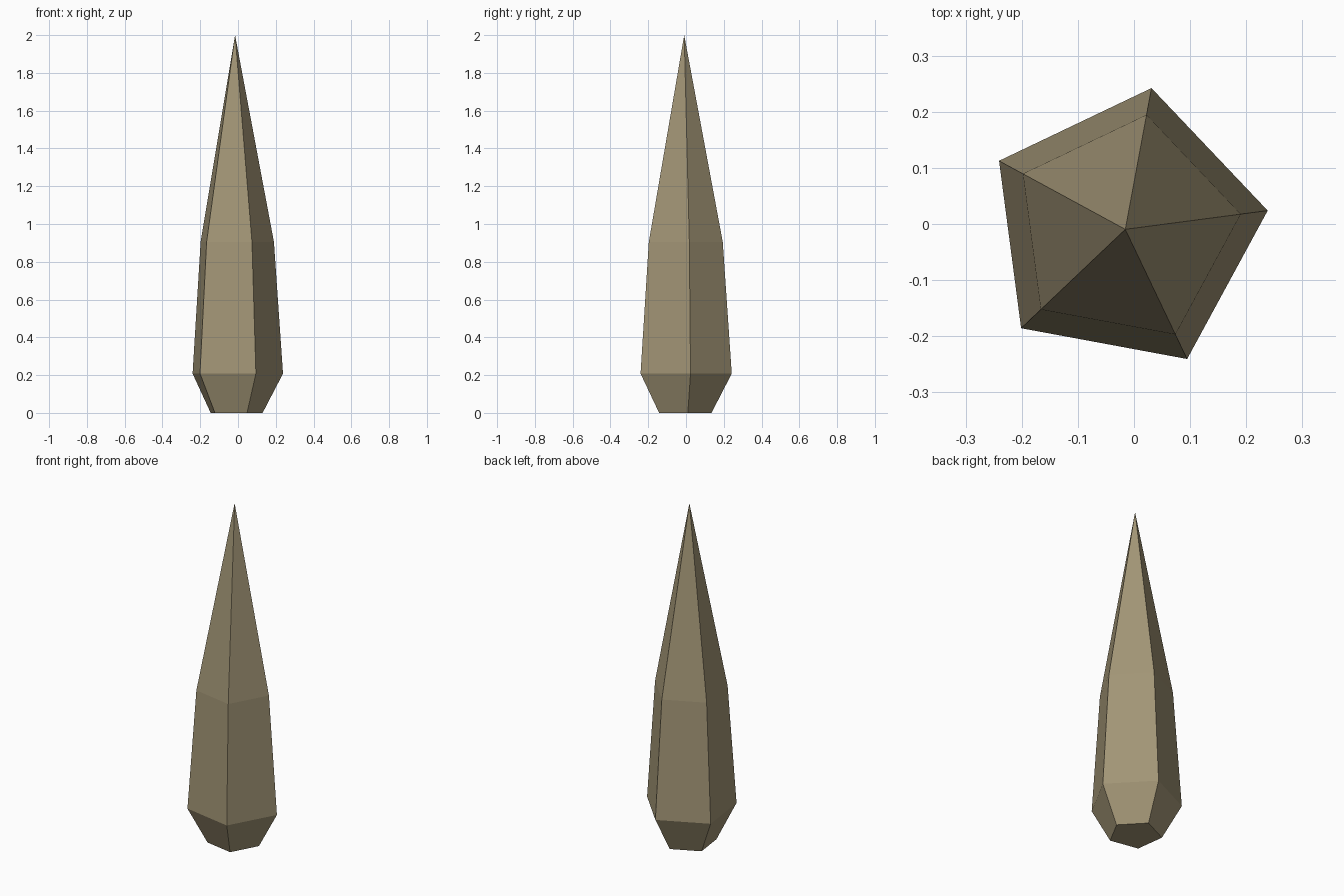
import bpy
import bmesh
from math import cos, sin, radians, tau

default = bpy.data.objects.get("Cube")
if default:
    bpy.data.objects.remove(default, do_unlink=True)

SIDES = 5
TURN = radians(7.5)
CENTRE = (-0.0155, -0.0095)
# radius and height of each ring, from the base up
RINGS = [(0.147, 0.0), (0.256, 0.208), (0.2075, 0.905)]
TIP_HEIGHT = 2.0


def make_material(name, colour):
    mat = bpy.data.materials.new(name)
    mat.use_nodes = True
    mat.diffuse_color = colour
    mat.node_tree.nodes["Principled BSDF"].inputs["Base Color"].default_value = colour
    return mat


def ring(bm, radius, z):
    angles = [TURN + tau * i / SIDES for i in range(SIDES)]
    return [bm.verts.new((CENTRE[0] + radius * cos(a), CENTRE[1] + radius * sin(a), z))
            for a in angles]


# Five-sided spike: flared foot, tapering shaft and pointed tip
bm = bmesh.new()
loops = [ring(bm, r, z) for r, z in RINGS]
tip = bm.verts.new((*CENTRE, TIP_HEIGHT))
bm.faces.new(reversed(loops[0]))
for i in range(SIDES):
    j = (i + 1) % SIDES
    for low, high in zip(loops, loops[1:]):
        bm.faces.new((low[i], low[j], high[j], high[i]))
    bm.faces.new((loops[-1][i], loops[-1][j], tip))
bmesh.ops.recalc_face_normals(bm, faces=bm.faces)

mesh = bpy.data.meshes.new("stone_spike")
bm.to_mesh(mesh)
bm.free()
mesh.materials.append(make_material("khaki stone", (0.36, 0.30, 0.18, 1.0)))
spike = bpy.data.objects.new("stone_spike", mesh)
bpy.context.collection.objects.link(spike)
